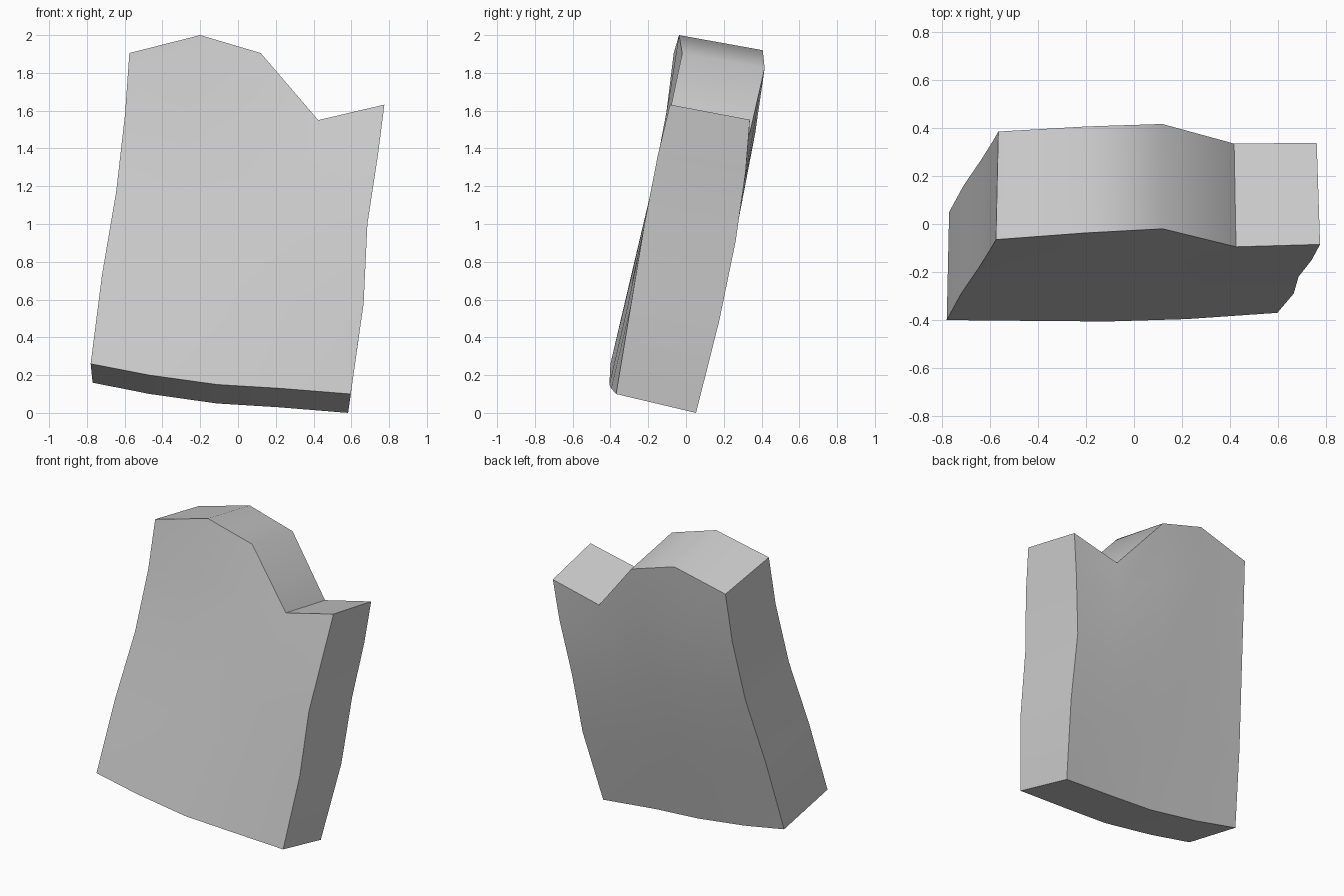
import bpy, bmesh, math
from mathutils import Vector

if "Cube" in bpy.data.objects:
    bpy.data.objects.remove(bpy.data.objects["Cube"])

N = 4  # segments along each border

# Border curves of the front face (bottom and top run left to right, sides run upward)
bottom = [(-.78, -.40, .26), (-.47, -.403, .20), (-.11, -.406, .15), (.22, -.396, .13), (.597, -.37, .10)]
top = [(-.575, -.065, 1.905), (-.2, -.037, 2.0), (.12, -.02, 1.905), (.425, -.095, 1.55), (.775, -.085, 1.632)]
left = [bottom[0], (-.72, -.29, .73), (-.645, -.18, 1.17), (-.598, -.105, 1.58), top[0]]
right = [bottom[-1], (.665, -.29, .58), (.685, -.22, 1.0), (.74, -.15, 1.36), top[-1]]
bottom, top, left, right = ([Vector(p) for p in c] for c in (bottom, top, left, right))


def front_point(i, j):
    """Surface blended between the four border curves."""
    u, v = i / N, j / N
    across = left[j].lerp(right[j], u)
    up = bottom[i].lerp(top[i], v)
    corners = bottom[0].lerp(bottom[-1], u).lerp(top[0].lerp(top[-1], u), v)
    return across + up - corners


def thickness(i, j):
    """Offset to the back face, fuller halfway up the right side."""
    u, v = i / N, j / N
    dy = .45 - .027 * u + .06 * u * math.sin(math.pi * v)
    return Vector((.01 - .024 * u, dy, -.10 + .02 * v))


bm = bmesh.new()
span = range(N + 1)
front = {(i, j): bm.verts.new(front_point(i, j)) for i in span for j in span}
back = {(i, j): bm.verts.new(front_point(i, j) + thickness(i, j)) for i in span for j in span}

# Front and back faces
for i in range(N):
    for j in range(N):
        ring = [(i, j), (i + 1, j), (i + 1, j + 1), (i, j + 1)]
        bm.faces.new([front[k] for k in ring])
        bm.faces.new([back[k] for k in reversed(ring)])

# Walls around the rim
rim = ([(i, 0) for i in range(N)] + [(N, j) for j in range(N)]
       + [(i, N) for i in range(N, 0, -1)] + [(0, j) for j in range(N, 0, -1)])
for a, b in zip(rim, rim[1:] + rim[:1]):
    bm.faces.new([front[b], front[a], back[a], back[b]])

bmesh.ops.recalc_face_normals(bm, faces=bm.faces[:])
mesh = bpy.data.meshes.new("broken_slab")
bm.to_mesh(mesh)
bm.free()

slab = bpy.data.objects.new("broken_slab", mesh)
bpy.context.collection.objects.link(slab)

grey = bpy.data.materials.new("light_grey")
grey.diffuse_color = (.62, .62, .62, 1)
grey.use_nodes = True
grey.node_tree.nodes["Principled BSDF"].inputs["Base Color"].default_value = grey.diffuse_color
mesh.materials.append(grey)

# Smooth faces, sharp rim and notch
bpy.context.view_layer.objects.active = slab
slab.select_set(True)
bpy.ops.object.shade_smooth_by_angle(angle=math.radians(45))
